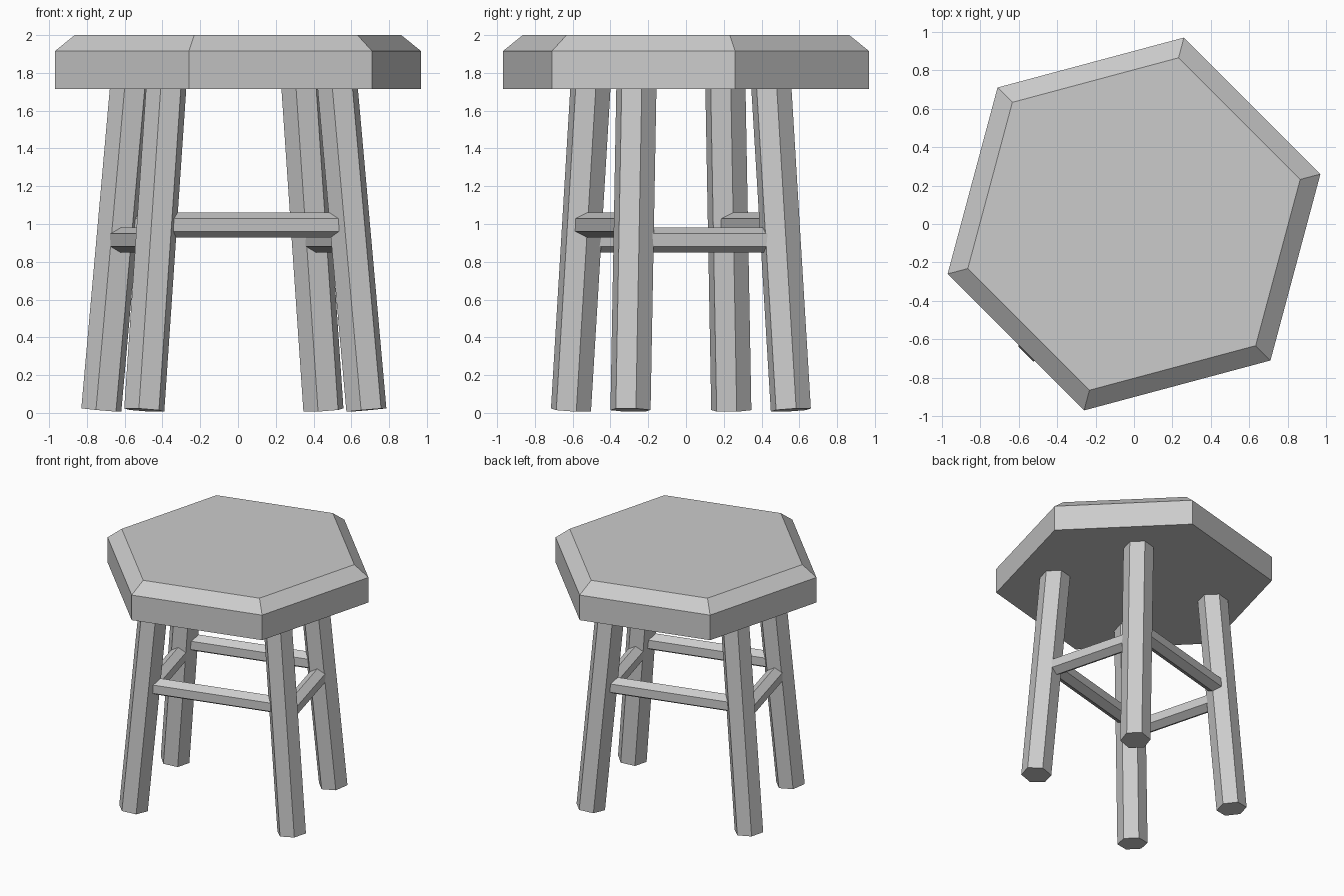
import bpy
from math import cos, sin, pi, radians
from mathutils import Vector, Matrix

if "Cube" in bpy.data.objects:
    bpy.data.objects.remove(bpy.data.objects["Cube"])

TURN = Matrix.Rotation(radians(15), 3, 'Z')
VERTEX_DIR = TURN @ Vector((1, 0, 0))
LEG_OFFSET = Vector((-0.022, -0.027, 0))
UP = Vector((0, 0, 1))


def hex_solid(name, stations, ref):
    """Hexagonal rings at (centre, radius) stations; first corner points along ref."""
    axis = (stations[-1][0] - stations[0][0]).normalized()
    u = (ref - axis * ref.dot(axis)).normalized()
    v = axis.cross(u)
    verts = [c + r * (cos(k * pi / 3) * u + sin(k * pi / 3) * v)
             for c, r in stations for k in range(6)]
    faces = [tuple(reversed(range(6))), tuple(range(len(verts) - 6, len(verts)))]
    for s in range(len(stations) - 1):
        for k in range(6):
            a, b = s * 6 + k, s * 6 + (k + 1) % 6
            faces.append((a, b, b + 6, a + 6))
    mesh = bpy.data.meshes.new(name)
    mesh.from_pydata(verts, [], faces)
    obj = bpy.data.objects.new(name, mesh)
    bpy.context.collection.objects.link(obj)
    return obj


def leg_point(sx, sy, z):
    """Centre of a splayed leg at height z."""
    t = z / 1.72
    local = Vector((sx * (0.61 - 0.14 * t), sy * (0.44 - 0.07 * t), z))
    return TURN @ local + LEG_OFFSET


# Seat with chamfered top edge
hex_solid("seat", [(UP * 1.715, 1.004), (UP * 1.915, 1.004), (UP * 2.0, 0.895)], VERTEX_DIR)

# Four splayed legs
for sx, side in ((-1, "left"), (1, "right")):
    for sy, end in ((-1, "front"), (1, "back")):
        hex_solid(f"{end}_{side}_leg",
                  [(leg_point(sx, sy, 0.015), 0.11), (leg_point(sx, sy, 1.8), 0.11)], VERTEX_DIR)

# Front and back stretchers, slightly higher than the side ones
for s, end, side in ((-1, "front", "left"), (1, "back", "right")):
    hex_solid(f"{end}_stretcher",
              [(leg_point(-1, s, 0.995), 0.067), (leg_point(1, s, 0.995), 0.067)], UP)
    hex_solid(f"{side}_stretcher",
              [(leg_point(s, -1, 0.915), 0.067), (leg_point(s, 1, 0.915), 0.067)], UP)
